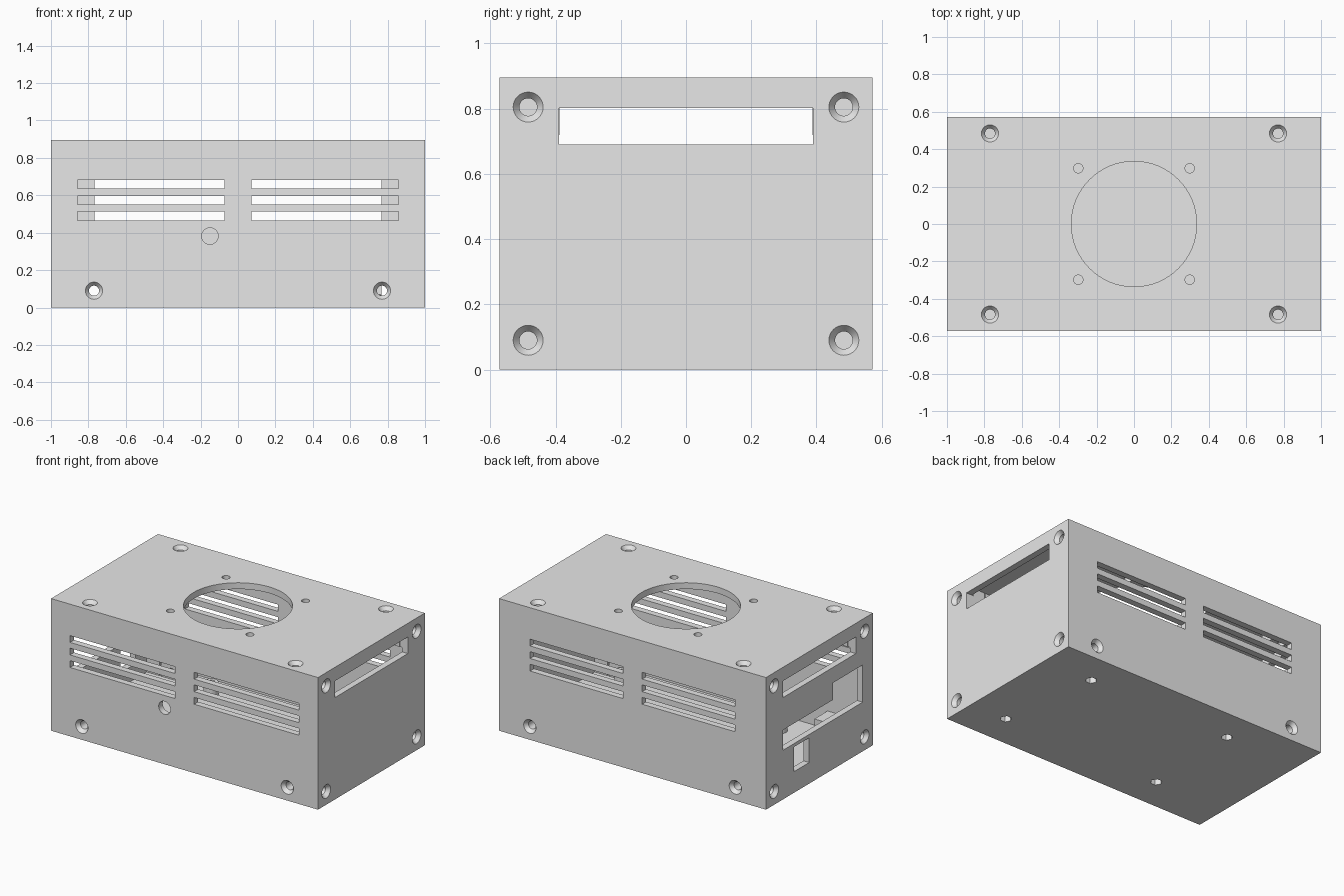
import bpy, bmesh, math
from mathutils import Matrix, Vector

cube = bpy.data.objects.get("Cube")
if cube:
    bpy.data.objects.remove(cube, do_unlink=True)

X, Y, H, T = 1.0, 0.572, 0.895, 0.043      # half width, half depth, height, wall
SCREW = 0.77                               # screw distance from centre along x
INSET = 0.484                              # screw distance from centre along y
LOW, HIGH = 0.09, 0.805                    # screw heights
SIGNS = (-1, 1)

plastic = bpy.data.materials.new("grey plastic")
plastic.use_nodes = True
plastic.diffuse_color = (0.8, 0.8, 0.8, 1)
plastic.node_tree.nodes["Principled BSDF"].inputs["Base Color"].default_value = (0.8, 0.8, 0.8, 1)


def box(bm, x, y, z):
    """Box spanning the given (low, high) ranges."""
    lo, hi = zip(*(sorted(r) for r in (x, y, z)))
    lo, hi = Vector(lo), Vector(hi)
    bmesh.ops.create_cube(bm, size=1, matrix=Matrix.Translation((lo + hi) / 2)
                          @ Matrix.Diagonal((*(hi - lo), 1)))


def turned(bm, origin, direction, profile, sides=32):
    """Closed solid of revolution from (radius, distance) pairs."""
    turn = Vector(direction).to_track_quat('Z', 'Y')
    rings = []
    for r, d in profile:
        angles = [math.tau * i / sides for i in range(sides)]
        rings.append([bm.verts.new(Vector(origin) + turn @ Vector((r * math.cos(a), r * math.sin(a), d)))
                      for a in angles])
    for a, b in zip(rings, rings[1:]):
        for i in range(sides):
            j = (i + 1) % sides
            bm.faces.new((a[i], a[j], b[j], b[i]))
    bm.faces.new(rings[0][::-1])
    bm.faces.new(rings[-1])


def screw(bm, origin, direction, depth):
    """Countersunk screw hole going inwards."""
    turned(bm, origin, direction,
           [(0.046, -0.01), (0.046, 0), (0.027, 0.025), (0.027, depth)])


def make(name, bm):
    bmesh.ops.recalc_face_normals(bm, faces=bm.faces)
    mesh = bpy.data.meshes.new(name)
    bm.to_mesh(mesh)
    bm.free()
    mesh.materials.append(plastic)
    ob = bpy.data.objects.new(name, mesh)
    bpy.context.scene.collection.objects.link(ob)
    return ob


def cut(ob, cutter):
    mod = ob.modifiers.new("cut", 'BOOLEAN')
    mod.operation = 'DIFFERENCE'
    mod.solver = 'EXACT'
    mod.object = cutter
    bpy.context.view_layer.update()
    graph = bpy.context.evaluated_depsgraph_get()
    mesh = bpy.data.meshes.new_from_object(ob.evaluated_get(graph))
    ob.modifiers.clear()
    ob.data = mesh


# Hollow case
bm = bmesh.new()
box(bm, (-X, X), (-Y, Y), (0, H))
case = make("case", bm)
bm = bmesh.new()
box(bm, (T - X, X - T), (T - Y, Y - T), (T, H - T))
cavity = make("cavity_cutter", bm)

# Blocks the wall screws bite into
floor_bm, lid_bm, side_bm = bmesh.new(), bmesh.new(), bmesh.new()
for sx in SIGNS:
    for sy in SIGNS:
        depth = (sy * 0.388, sy * (Y - T + 0.01))
        middle = (sx * 0.69, sx * 0.85)
        corner = (sx * 0.86, sx * (X - T + 0.01))
        box(floor_bm, middle, depth, (T - 0.01, 0.165))
        box(lid_bm, middle, depth, (0.72, H - T + 0.01))
        box(side_bm, corner, depth, (T - 0.01, 0.165))
        box(side_bm, corner, depth, (0.72, H - T + 0.01))
floor_blocks = make("floor_screw_blocks", floor_bm)
lid_blocks = make("lid_screw_blocks", lid_bm)
side_blocks = make("side_screw_blocks", side_bm)

# Circuit board standoffs
spots = [(0.63, 0.347), (0.726, -0.344), (-0.445, 0.347), (-0.465, -0.344)]
bm = bmesh.new()
for x, y in spots:
    turned(bm, (x, y, 0), (0, 0, 1), [(0.046, T - 0.01), (0.046, 0.13)])
standoffs = make("board_standoffs", bm)

# All openings in the walls
bm = bmesh.new()
for sx in SIGNS:
    for sy in SIGNS:
        screw(bm, (sx * SCREW, sy * INSET, H), (0, 0, -1), 0.2)
        screw(bm, (sx * SCREW, sy * Y, LOW), (0, -sy, 0), 0.25)
        for z in (LOW, HIGH):
            screw(bm, (sx * X, sy * INSET, z), (-sx, 0, 0), 0.13)
        turned(bm, (sx * 0.298, sy * 0.298, H), (0, 0, -1), [(0.025, -0.01), (0.025, 0.1)])
    # Three cooling slots on each half of the front and back
    for z in (0.466, 0.551, 0.636):
        box(bm, (sx * 0.072, sx * 0.858), (-Y - 0.01, -Y + 0.1), (z, z + 0.046))
        box(bm, (sx * 0.072, sx * 0.768), (Y - 0.1, Y + 0.01), (z, z + 0.046))
    # Long slot high on each side
    box(bm, (sx * 0.94, sx * 1.01), (-0.39, 0.39), (0.69, 0.802))
# Fan opening and front button hole
turned(bm, (0, 0, H), (0, 0, -1), [(0.335, -0.01), (0.335, 0.1)], 64)
turned(bm, (-0.15, -Y, 0.382), (0, 1, 0), [(0.044, -0.01), (0.044, 0.1)])
# Socket openings on the right side: a stepped one and a small one
steps = [(-0.463, 0.333), (0.39, 0.333), (0.39, 0.47), (-0.144, 0.47), (-0.144, 0.585), (-0.463, 0.585)]
step_face = bm.faces.new([bm.verts.new((-1.01, y, z)) for y, z in steps])
solid = bmesh.ops.extrude_face_region(bm, geom=[step_face], use_keep_orig=True)
bmesh.ops.translate(bm, vec=(0.07, 0, 0),
                    verts=[g for g in solid["geom"] if isinstance(g, bmesh.types.BMVert)])
box(bm, (-1.01, -0.94), (0.11, 0.27), (0.143, 0.31))
# Hexagonal nut pockets under the standoffs
for x, y in spots:
    turned(bm, (x, y, 0), (0, 0, 1), [(0.036, -0.01), (0.036, 0.07)], 6)
openings = make("opening_cutter", bm)

bm = bmesh.new()
for x, y in spots:
    turned(bm, (x, y, 0), (0, 0, 1), [(0.024, 0.05), (0.024, 0.2)])
bores = make("bore_cutter", bm)

parts = [case, floor_blocks, lid_blocks, side_blocks, standoffs]
cut(case, cavity)
for part in parts:
    cut(part, openings)
cut(standoffs, bores)
for cutter in (cavity, openings, bores):
    bpy.data.objects.remove(cutter, do_unlink=True)

# Smooth the round holes, keep the box edges sharp
bpy.ops.object.select_all(action='DESELECT')
for part in parts:
    part.select_set(True)
bpy.context.view_layer.objects.active = case
bpy.ops.object.shade_smooth_by_angle(angle=math.radians(30))
